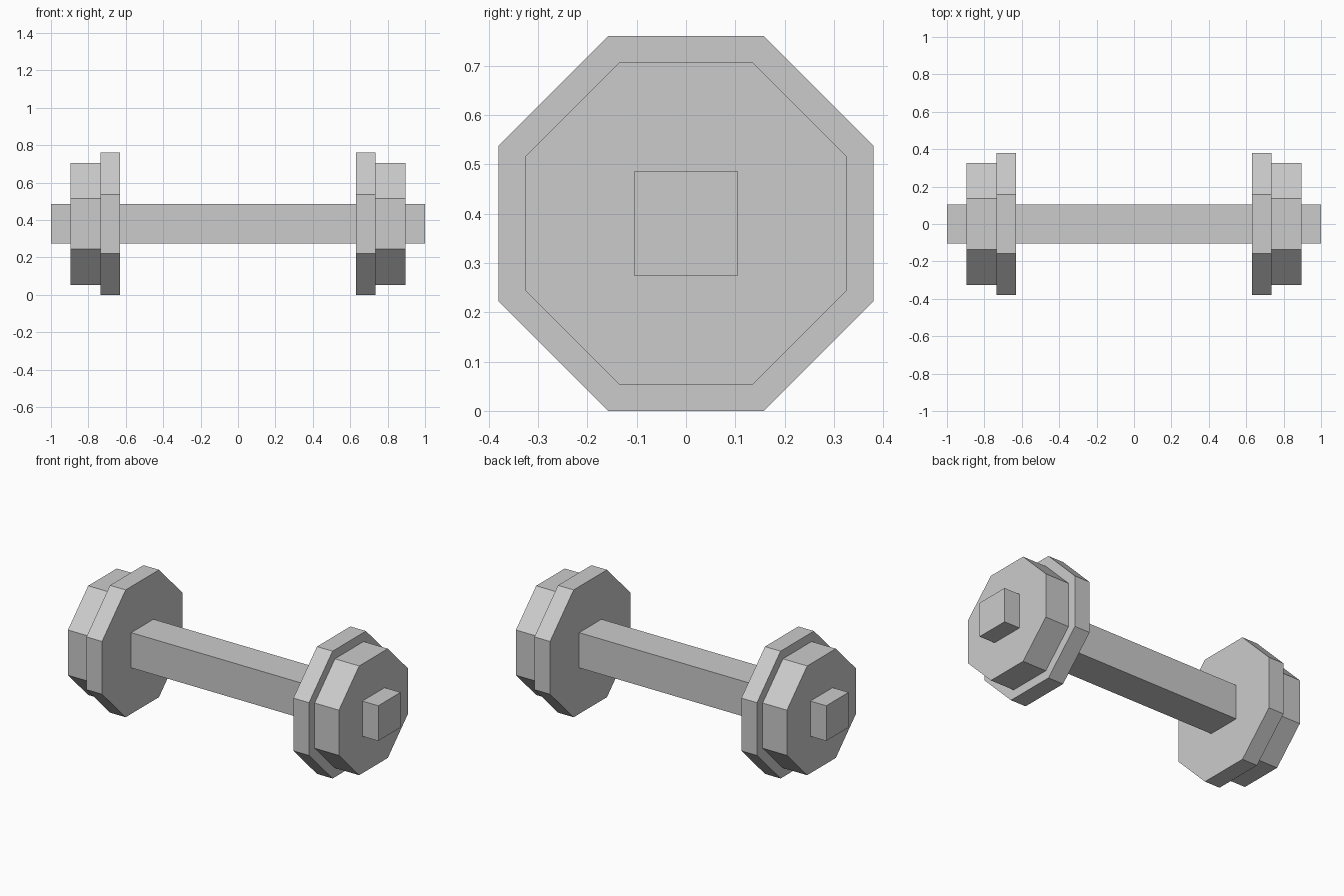
import bpy, bmesh
from math import pi, cos, radians
from mathutils import Matrix

if "Cube" in bpy.data.objects:
    bpy.data.objects.remove(bpy.data.objects["Cube"])

AXIS_Z = 0.38


def prism(name, sides, apothem, x0, x1):
    """Regular prism along x with flat sides facing up, down, front and back."""
    bm = bmesh.new()
    radius = apothem / cos(pi / sides)
    bmesh.ops.create_cone(bm, cap_ends=True, segments=sides,
                          radius1=radius, radius2=radius, depth=x1 - x0)
    turn = Matrix.Rotation(radians(90), 4, 'Y') @ Matrix.Rotation(pi / sides, 4, 'Z')
    bmesh.ops.transform(bm, verts=bm.verts,
                        matrix=Matrix.Translation(((x0 + x1) / 2, 0, AXIS_Z)) @ turn)
    bmesh.ops.recalc_face_normals(bm, faces=bm.faces)
    mesh = bpy.data.meshes.new(name)
    bm.to_mesh(mesh)
    bm.free()
    obj = bpy.data.objects.new(name, mesh)
    bpy.context.collection.objects.link(obj)
    return obj


# Square bar running the full length
prism("handle_bar", 4, 0.105, -1.0, 1.0)

# Octagonal weights: large inner and smaller outer plate on each end
for side, s in (("left", -1), ("right", 1)):
    for part, apothem, inner, outer in (("inner_plate", 0.38, 0.632, 0.735),
                                        ("outer_plate", 0.326, 0.735, 0.895)):
        x0, x1 = sorted((s * inner, s * outer))
        prism(f"{side}_{part}", 8, apothem, x0, x1)
